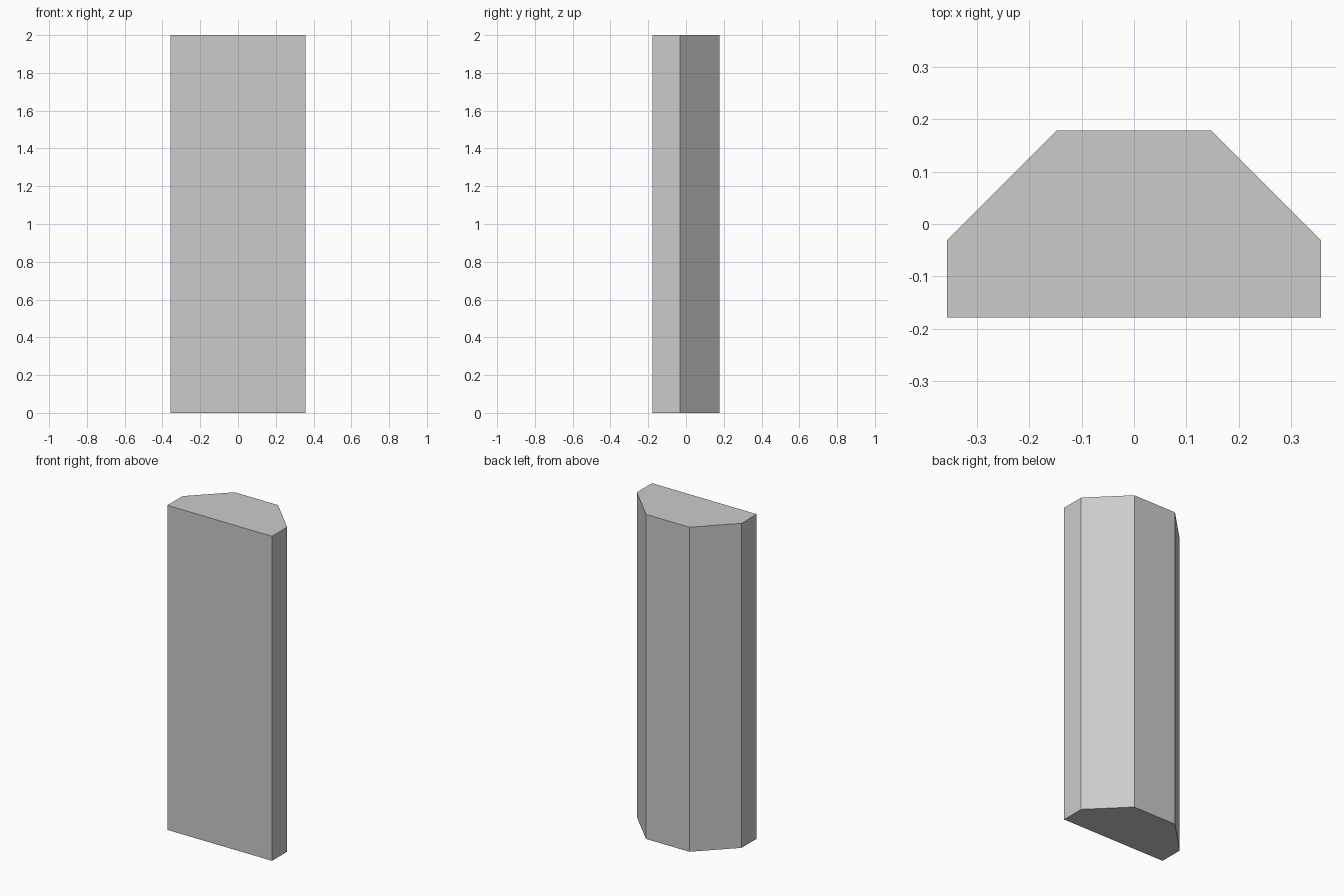
import bpy, bmesh, math

if "Cube" in bpy.data.objects:
    bpy.data.objects.remove(bpy.data.objects["Cube"])

APOTHEM = 0.357   # centre of the full octagon to each flat side
HEIGHT = 2.0
half_side = APOTHEM * math.tan(math.pi / 8)
front = -APOTHEM / 2

# half-octagon cross-section, flat cut side facing the front
right = [(APOTHEM, front), (APOTHEM, front + half_side), (half_side, -front)]
profile = right + [(-x, y) for x, y in reversed(right)]

# extrude the cross-section into a closed column
bm = bmesh.new()
base = bm.faces.new([bm.verts.new((x, y, 0)) for x, y in profile])
result = bmesh.ops.extrude_face_region(bm, geom=[base], use_keep_orig=True)
top_verts = [g for g in result["geom"] if isinstance(g, bmesh.types.BMVert)]
bmesh.ops.translate(bm, verts=top_verts, vec=(0, 0, HEIGHT))
bmesh.ops.recalc_face_normals(bm, faces=bm.faces)

mesh = bpy.data.meshes.new("half_octagon_column")
bm.to_mesh(mesh)
bm.free()
column = bpy.data.objects.new("half_octagon_column", mesh)
bpy.context.collection.objects.link(column)
